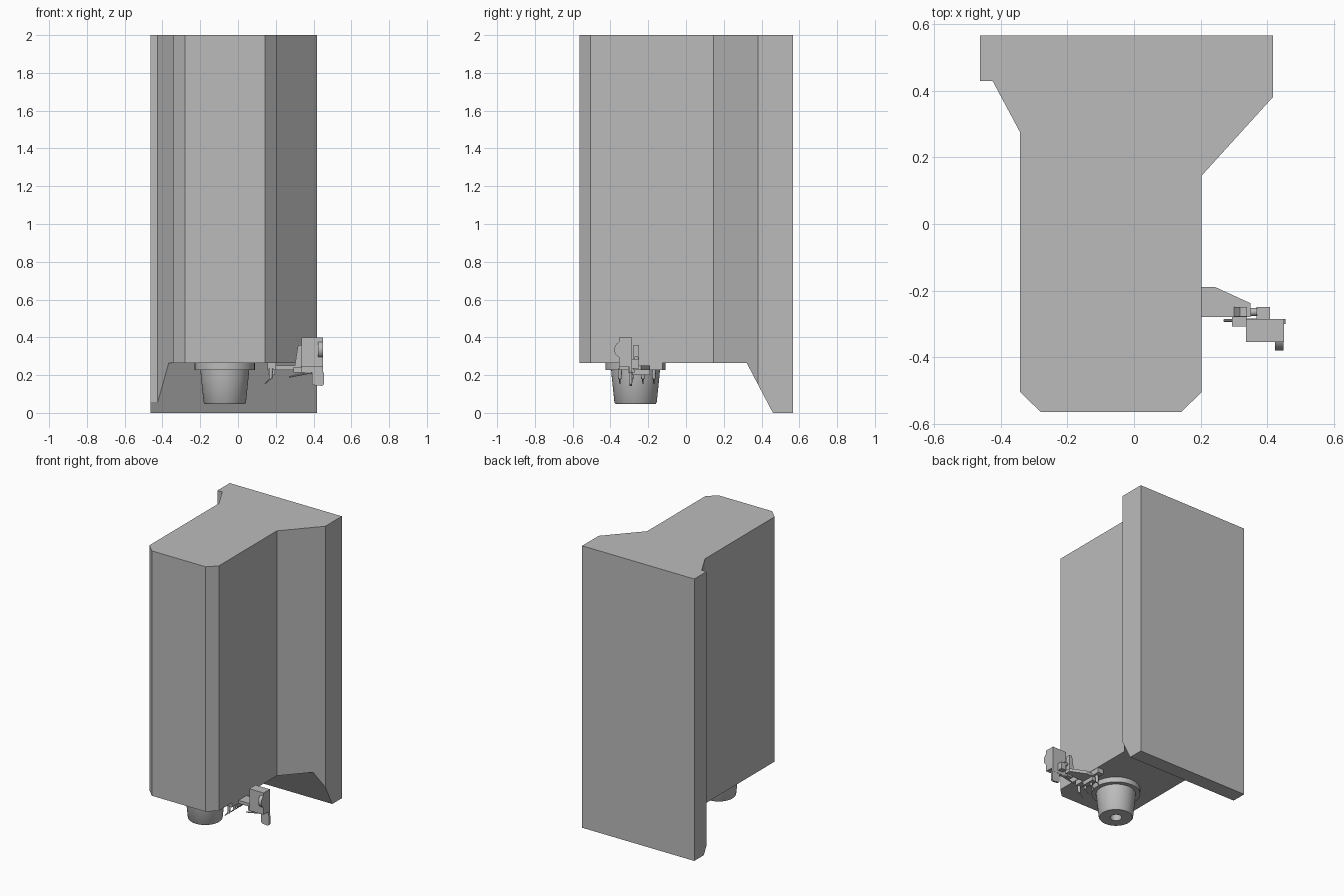
import bpy, bmesh, math
from mathutils import Vector

if "Cube" in bpy.data.objects:
    bpy.data.objects.remove(bpy.data.objects["Cube"])

grey = bpy.data.materials.new("machine grey")
grey.diffuse_color = (0.5, 0.5, 0.5, 1)
grey.use_nodes = True
grey.node_tree.nodes["Principled BSDF"].inputs["Base Color"].default_value = grey.diffuse_color


def finish(name, bm, smooth=False):
    bmesh.ops.recalc_face_normals(bm, faces=bm.faces[:])
    me = bpy.data.meshes.new(name)
    bm.to_mesh(me)
    bm.free()
    me.materials.append(grey)
    ob = bpy.data.objects.new(name, me)
    bpy.context.collection.objects.link(ob)
    if smooth:
        bpy.ops.object.select_all(action='DESELECT')
        ob.select_set(True)
        bpy.context.view_layer.objects.active = ob
        bpy.ops.object.shade_smooth_by_angle(angle=math.radians(35))
    return ob


def prism(name, pts, axis, lo, hi):
    """Extrude a 2D outline along x, y or z."""
    def place(a, b, c):
        return {'x': (c, a, b), 'y': (a, c, b), 'z': (a, b, c)}[axis]
    bm = bmesh.new()
    face = bm.faces.new([bm.verts.new(place(a, b, lo)) for a, b in pts])
    ext = bmesh.ops.extrude_face_region(bm, geom=[face])
    new = [v for v in ext['geom'] if isinstance(v, bmesh.types.BMVert)]
    bmesh.ops.translate(bm, verts=new, vec=place(0, 0, hi - lo))
    return finish(name, bm)


def box(name, x, y, z):
    return prism(name, [(x[0], y[0]), (x[1], y[0]), (x[1], y[1]), (x[0], y[1])], 'z', *z)


def rod(name, a, b, r1, r2, n=16):
    """Cylinder or cone between two points."""
    a, b = Vector(a), Vector(b)
    bm = bmesh.new()
    bmesh.ops.create_cone(bm, cap_ends=True, segments=n, radius1=r1, radius2=r2, depth=(b - a).length)
    rot = Vector((0, 0, 1)).rotation_difference(b - a).to_matrix()
    bmesh.ops.rotate(bm, verts=bm.verts, matrix=rot)
    bmesh.ops.translate(bm, verts=bm.verts, vec=(a + b) / 2)
    return finish(name, bm, True)


def lathe(name, centre, profile, n=48):
    """Revolve radius/height pairs around a vertical axis."""
    bm = bmesh.new()
    rings = [[bm.verts.new((centre[0] + r * math.cos(2 * math.pi * i / n),
                            centre[1] + r * math.sin(2 * math.pi * i / n), z))
              for i in range(n)] for r, z in profile]
    for p, q in zip(rings, rings[1:]):
        for i in range(n):
            bm.faces.new((p[i], p[(i + 1) % n], q[(i + 1) % n], q[i]))
    bm.faces.new(rings[0])
    bm.faces.new(rings[-1])
    return finish(name, bm, True)


# Housing: column outline with the underside cut away in front of the back plate
outline = [(-0.28, -0.565), (0.142, -0.565), (0.203, -0.505), (0.203, 0.145),
           (0.418, 0.382), (0.418, 0.567), (-0.462, 0.567), (-0.462, 0.43),
           (-0.425, 0.43), (-0.342, 0.275), (-0.342, -0.505)]
housing = prism("housing", outline, 'z', 0, 2)
cutter = prism("underside_cutter",
               [(-1, -0.5), (0.724, -0.5), (0.46, 0), (0.322, 0.263), (-1, 0.263)], 'x', -1, 1)
cutter.hide_render = True
cutter.hide_viewport = True
cut = housing.modifiers.new("underside", 'BOOLEAN')
cut.operation = 'DIFFERENCE'
cut.solver = 'EXACT'
cut.object = cutter

# Spindle nose with flange, taper and tool bore
lathe("spindle", (-0.07, -0.267),
      [(0.159, 0.263), (0.159, 0.226), (0.129, 0.226), (0.126, 0.19), (0.112, 0.055),
       (0.107, 0.048), (0.038, 0.048), (0.03, 0.13)])

# Coolant manifold beside the spindle, with a row of nozzles
box("manifold", (0.155, 0.2), (-0.355, -0.125), (0.228, 0.264))
box("manifold_block", (0.16, 0.195), (-0.285, -0.19), (0.2, 0.235))
for y in (-0.35, -0.288, -0.228, -0.17):
    rod("nozzle_body", (0.175, y, 0.235), (0.172, y, 0.18), 0.011, 0.009, 12)
    rod("nozzle_tip", (0.172, y, 0.183), (0.143, y, 0.155), 0.005, 0.003, 8)

# Bracket arm reaching out to the camera
prism("bracket_arm", [(0.19, -0.28), (0.35, -0.28), (0.35, -0.238), (0.245, -0.19), (0.19, -0.19)],
      'z', 0.228, 0.25)
box("bracket_clamp", (0.295, 0.34), (-0.308, -0.27), (0.215, 0.243))
box("bracket_shelf", (0.33, 0.45), (-0.3, -0.285), (0.214, 0.245))
rod("side_jet", (0.27, -0.29, 0.19), (0.385, -0.29, 0.215), 0.004, 0.007, 10)
rod("pivot", (0.35, -0.264, 0.29), (0.37, -0.264, 0.29), 0.012, 0.012)
box("pivot_block", (0.368, 0.408), (-0.287, -0.25), (0.235, 0.285))
prism("arm_gusset", [(0.298, 0.235), (0.34, 0.235), (0.34, 0.36), (0.318, 0.36)], 'y', -0.278, -0.25)

# Camera with side dial and lower lens tongue
box("camera_box", (0.337, 0.45), (-0.355, -0.286), (0.243, 0.398))
rod("camera_dial", (0.424, -0.335, 0.335), (0.449, -0.335, 0.335), 0.045, 0.045, 24)
prism("lens_tongue", [(0.392, 0.22), (0.392, 0.155), (0.4, 0.147), (0.445, 0.143),
                      (0.455, 0.152), (0.455, 0.212), (0.445, 0.22)], 'y', -0.3, -0.286)
box("tongue_mount", (0.415, 0.45), (-0.3, -0.286), (0.21, 0.25))
